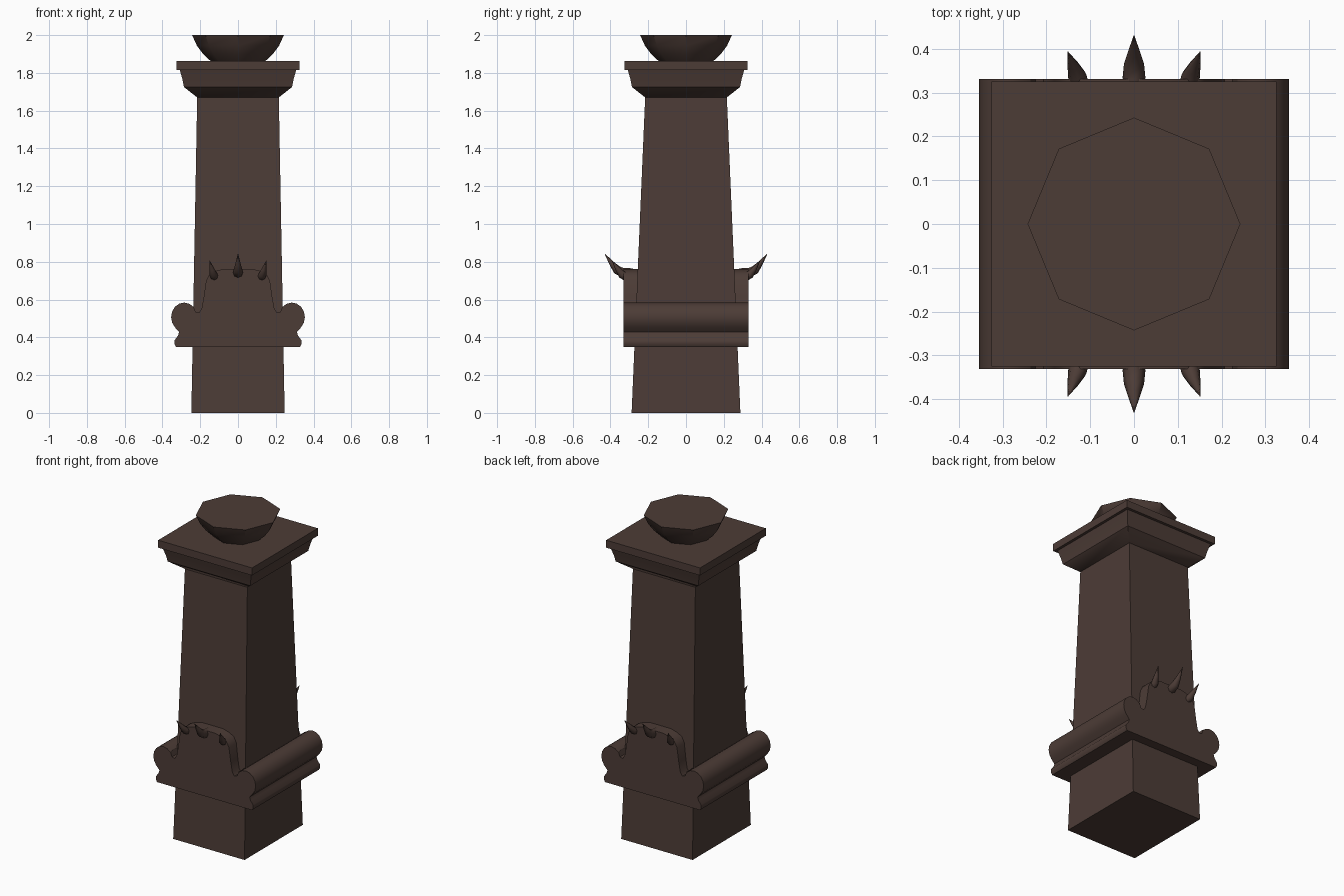
import bpy, bmesh, math
from mathutils import Vector

if "Cube" in bpy.data.objects:
    bpy.data.objects.remove(bpy.data.objects["Cube"])

stone = bpy.data.materials.new("dark brown stone")
stone.diffuse_color = (0.073, 0.045, 0.037, 1)
stone.use_nodes = True
stone.node_tree.nodes["Principled BSDF"].inputs["Base Color"].default_value = stone.diffuse_color


def finish(name, bm, smooth_angle=None):
    bmesh.ops.recalc_face_normals(bm, faces=bm.faces)
    me = bpy.data.meshes.new(name)
    bm.to_mesh(me)
    bm.free()
    me.materials.append(stone)
    ob = bpy.data.objects.new(name, me)
    bpy.context.collection.objects.link(ob)
    if smooth_angle:
        bpy.ops.object.select_all(action='DESELECT')
        ob.select_set(True)
        bpy.context.view_layer.objects.active = ob
        bpy.ops.object.shade_smooth_by_angle(angle=math.radians(smooth_angle))
    return ob


def loft(name, rings, smooth_angle=None):
    """Skin a list of equal-length point rings and cap both ends."""
    bm = bmesh.new()
    vs = [[bm.verts.new(p) for p in r] for r in rings]
    n = len(rings[0])
    for a, b in zip(vs, vs[1:]):
        for i in range(n):
            j = (i + 1) % n
            bm.faces.new((a[i], a[j], b[j], b[i]))
    bm.faces.new(vs[0])
    bm.faces.new(vs[-1])
    return finish(name, bm, smooth_angle)


def rect(hx, hy, z):
    return [(-hx, -hy, z), (hx, -hy, z), (hx, hy, z), (-hx, hy, z)]


def octagon(r, z):
    return [(r * math.cos(i * math.pi / 4), r * math.sin(i * math.pi / 4), z) for i in range(8)]


# Tapered shaft
loft("shaft", [rect(0.247, 0.288, 0), rect(0.216, 0.216, 1.675)])

# Flared capital and slab
loft("capital", [rect(h, h, z) for h, z in
                 ((0.216, 1.67), (0.286, 1.725), (0.294, 1.765), (0.308, 1.815))], 40)
loft("capital_slab", [rect(0.325, 0.325, 1.815), rect(0.325, 0.325, 1.862)])

# Eight-sided bowl
loft("bowl", [octagon(r, z) for r, z in
              ((0.142, 1.86), (0.185, 1.90), (0.218, 1.945), (0.243, 2.0))], 40)

# Scrolled collar: half outline mirrored, extruded front to back
half = [(0.328, 0.35), (0.337, 0.365), (0.336, 0.385), (0.318, 0.408), (0.312, 0.428)]
for k in range(9):
    a = math.radians(-45 + k * 22.5)
    half.append((0.285 + 0.069 * math.cos(a), 0.507 + 0.077 * math.sin(a)))
half += [(0.236, 0.565), (0.225, 0.535), (0.207, 0.53), (0.193, 0.55), (0.182, 0.61),
         (0.169, 0.70), (0.150, 0.735), (0.115, 0.752), (0.075, 0.763)]
outline = half + [(-x, z) for x, z in reversed(half)]
loft("scroll_collar", [[(x, y, z) for x, z in outline] for y in (-0.331, 0.331)], 40)


# Curved claws, three on the front and three on the back
def claw(name, path, radii):
    rings = []
    for i, p in enumerate(path):
        t = (path[min(i + 1, len(path) - 1)] - path[max(i - 1, 0)]).normalized()
        u = t.cross(Vector((1, 0, 0))).normalized()
        v = t.cross(u)
        rings.append([p + radii[i] * (math.cos(k * math.pi / 4) * u +
                      math.sin(k * math.pi / 4) * v) for k in range(8)])
    loft(name, rings, 50)


for side, label in ((-1, "front"), (1, "back")):
    claw(label + "_claw_middle",
         [Vector((0, side * y, z)) for y, z in
          ((0.28, 0.745), (0.335, 0.742), (0.365, 0.757), (0.39, 0.787), (0.43, 0.842))],
         (0.02, 0.026, 0.023, 0.015, 0.001))
    for s, hand in ((-1, "left"), (1, "right")):
        claw(f"{label}_claw_{hand}",
             [Vector((s * x, side * y, z)) for x, y, z in
              ((0.118, 0.27, 0.72), (0.125, 0.315, 0.718), (0.13, 0.34, 0.733),
               (0.138, 0.36, 0.76), (0.151, 0.393, 0.808))],
             (0.018, 0.023, 0.021, 0.014, 0.001))
